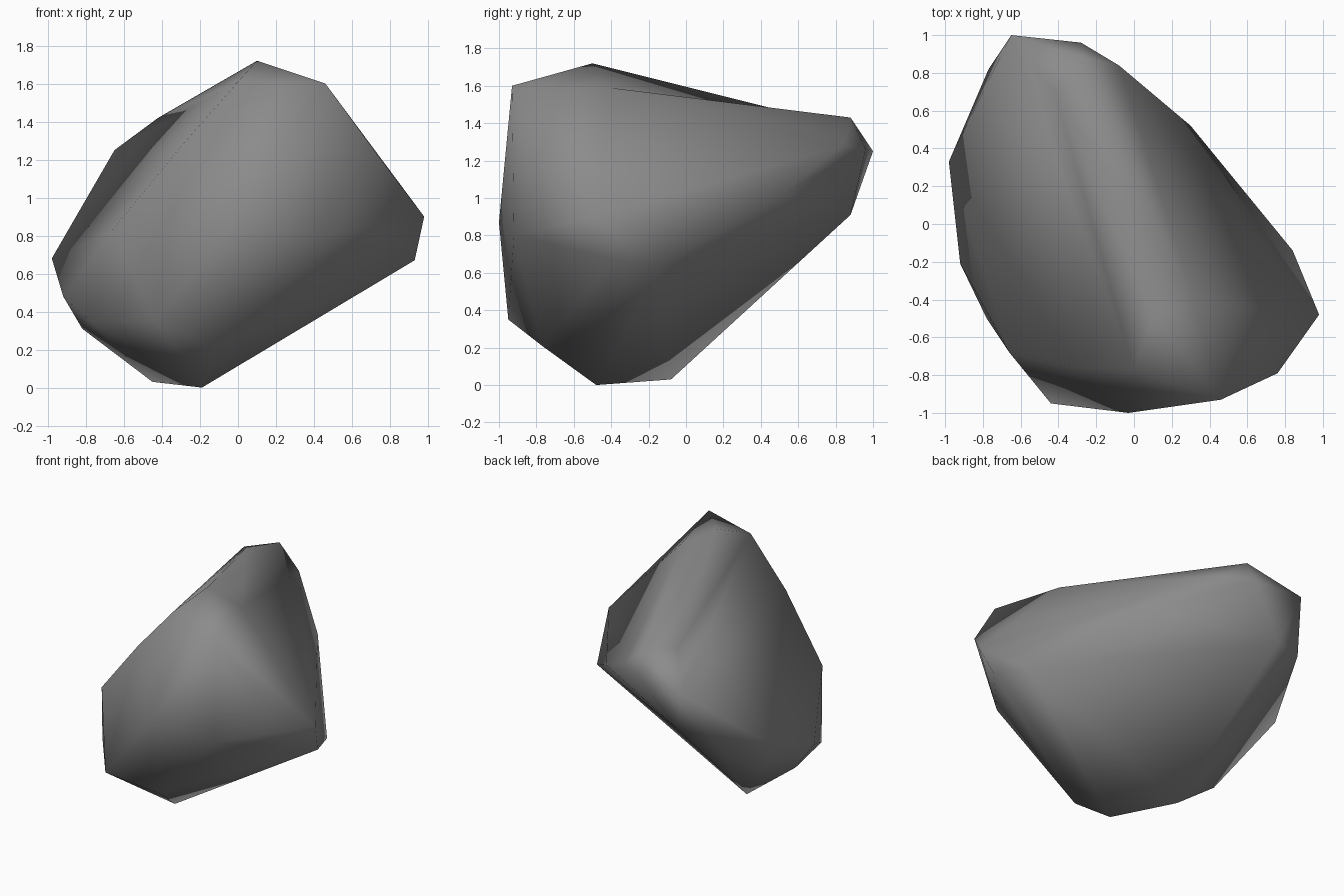
import bpy
import bmesh

# Remove the default cube only
default_cube = bpy.data.objects.get("Cube")
if default_cube:
    bpy.data.objects.remove(default_cube, do_unlink=True)


def flat_material(name, colour):
    """One plain colour, shown in both viewport and render."""
    material = bpy.data.materials.new(name)
    material.use_nodes = True
    material.diffuse_color = colour
    shader = material.node_tree.nodes["Principled BSDF"]
    shader.inputs["Base Color"].default_value = colour
    shader.inputs["Roughness"].default_value = 0.9
    return material


# Corners of the boulder, grouped by the region they shape
crown = [(.46, -.93, 1.6), (0, -.77, 1.61)]
back_tip = [(-.65, 1, 1.25), (-.28, .96, 1.26), (-.08, .84, 1.28),
            (-.55, .88, .91), (-.77, .82, .91)]
left_flank = [(.98, -.48, .9), (.93, -.38, .67), (.84, -.14, .64),
              (.3, .52, 1.03), (.76, -.79, 1.19)]
right_flank = [(-.98, .33, .68), (-.92, -.21, .48), (-.66, -.68, .83),
               (-.78, -.5, .35), (-.3, -.76, 1.27), (-.82, -.13, .31)]
front_belly = [(-.03, -1, .87), (-.44, -.95, .35), (.45, -.92, .8),
               (-.12, -.77, .21)]
base = [(-.19, -.48, 0), (-.45, -.08, .03)]

# Wrap the corners in a closed faceted skin
mesh = bmesh.new()
for region in (crown, back_tip, left_flank, right_flank, front_belly, base):
    for corner in region:
        mesh.verts.new(corner)

# Four corners around the shallow valley that runs along the top
peak = mesh.verts.new((.1, -.5, 1.72))
shoulder = mesh.verts.new((.32, -.41, 1.59))
back_ridge = mesh.verts.new((-.27, .88, 1.43))
side_ridge = mesh.verts.new((-.42, .7, 1.42))
bmesh.ops.convex_hull(mesh, input=list(mesh.verts), use_existing_faces=False)

# Turn the ridge between them so that it folds inwards as the valley
ridge = mesh.edges.get((peak, back_ridge))
if ridge:
    around = {vert for face in ridge.link_faces for vert in face.verts}
    if around == {peak, shoulder, back_ridge, side_ridge}:
        bmesh.ops.rotate_edges(mesh, edges=[ridge], use_ccw=False)

# Drop corners that ended up inside the skin
loose = [vert for vert in mesh.verts if not vert.link_faces]
bmesh.ops.delete(mesh, geom=loose, context="VERTS")
bmesh.ops.recalc_face_normals(mesh, faces=list(mesh.faces))

# Smooth shading across the whole stone
for face in mesh.faces:
    face.smooth = True

data = bpy.data.meshes.new("boulder")
mesh.to_mesh(data)
mesh.free()
data.materials.append(flat_material("stone grey", (.26, .26, .26, 1)))
boulder = bpy.data.objects.new("boulder", data)
bpy.context.collection.objects.link(boulder)
